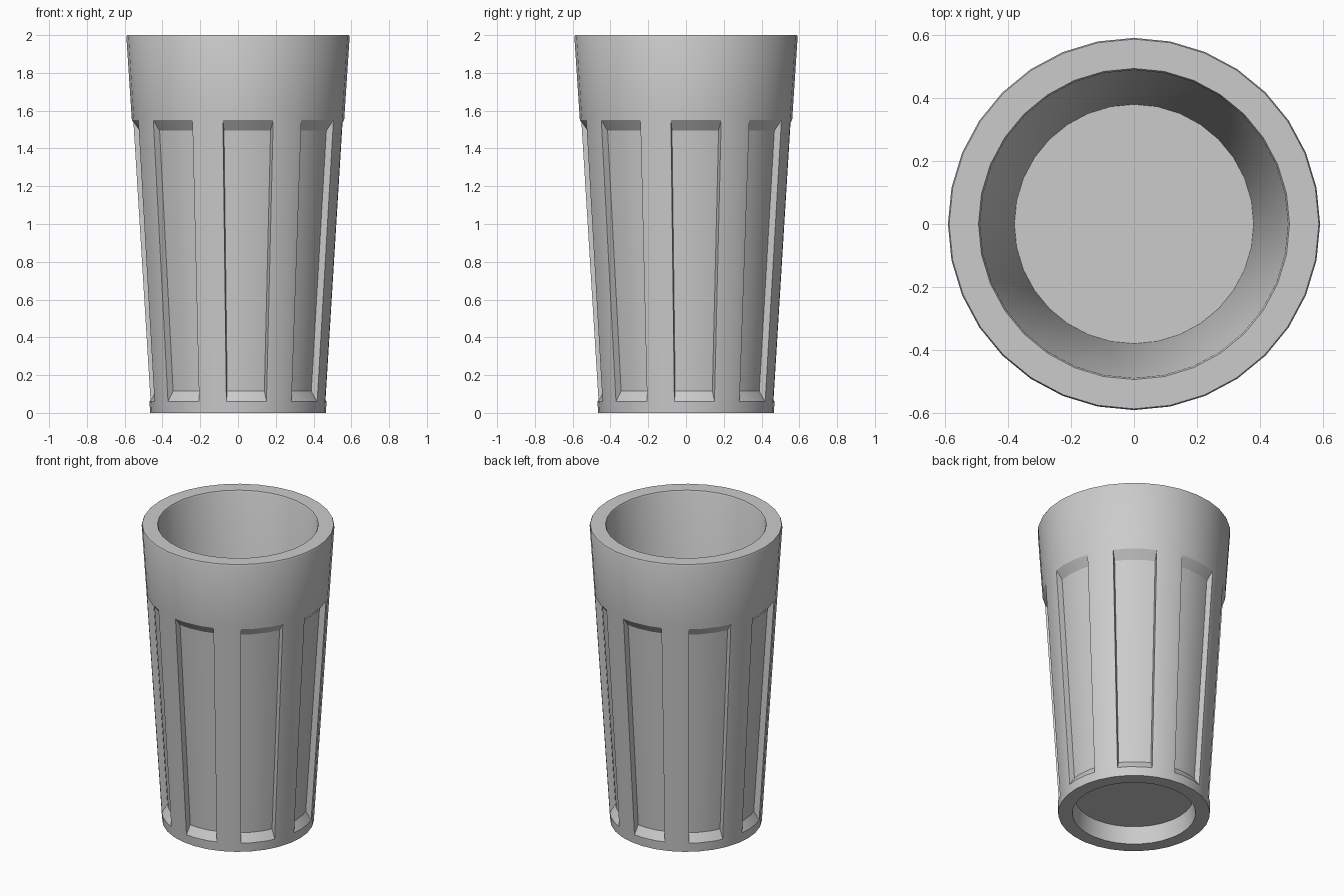
import bpy, bmesh, math
from mathutils import Vector

if "Cube" in bpy.data.objects:
    bpy.data.objects.remove(bpy.data.objects["Cube"])

SIDES = 32

# Closed profile (radius, z): outside wall, rim, inside wall, then hollow foot
outer = [(0.465, 0), (0.467, 0.03), (0.564, 1.58), (0.591, 1.99), (0.587, 2.0)]
inner = [(0.494, 2.0), (0.489, 1.99), (0.38, 0.22)]
foot = [(0.378, 0), (0.365, 0.115)]

bm = bmesh.new()


def ring(r, z):
    return [bm.verts.new((r * math.cos(2 * math.pi * i / SIDES),
                          r * math.sin(2 * math.pi * i / SIDES), z)) for i in range(SIDES)]


def bridge(a, b):
    return [bm.faces.new((a[i], a[(i + 1) % SIDES], b[(i + 1) % SIDES], b[i]))
            for i in range(SIDES)]


# Cup body
rings = [ring(r, z) for r, z in outer + inner]
bands = [bridge(a, b) for a, b in zip(rings, rings[1:])]
bm.faces.new(rings[-1])
foot_rings = [ring(r, z) for r, z in foot]
bridge(foot_rings[0], rings[0])
bridge(foot_rings[1], foot_rings[0])
bm.faces.new(foot_rings[1][::-1])
bm.normal_update()

# Eight recessed panels, each three faces wide with one plain face between
side = bands[1]
centre = Vector((0, 0, 0.8))
for k in range(8):
    panel = [side[(4 * k + j) % SIDES] for j in (-1, 0, 1)]
    for thickness in (0.03, 0.0001):
        bmesh.ops.inset_region(bm, faces=panel, thickness=thickness,
                               use_even_offset=True, use_boundary=True)
    for v in {v for f in panel for v in f.verts}:
        v.co = centre + (v.co - centre) * 0.926

bmesh.ops.recalc_face_normals(bm, faces=bm.faces[:])
mesh = bpy.data.meshes.new("tumbler")
bm.to_mesh(mesh)
bm.free()
tumbler = bpy.data.objects.new("tumbler", mesh)
bpy.context.collection.objects.link(tumbler)
bpy.context.view_layer.objects.active = tumbler
tumbler.select_set(True)
bpy.ops.object.shade_smooth_by_angle(angle=math.radians(30))
